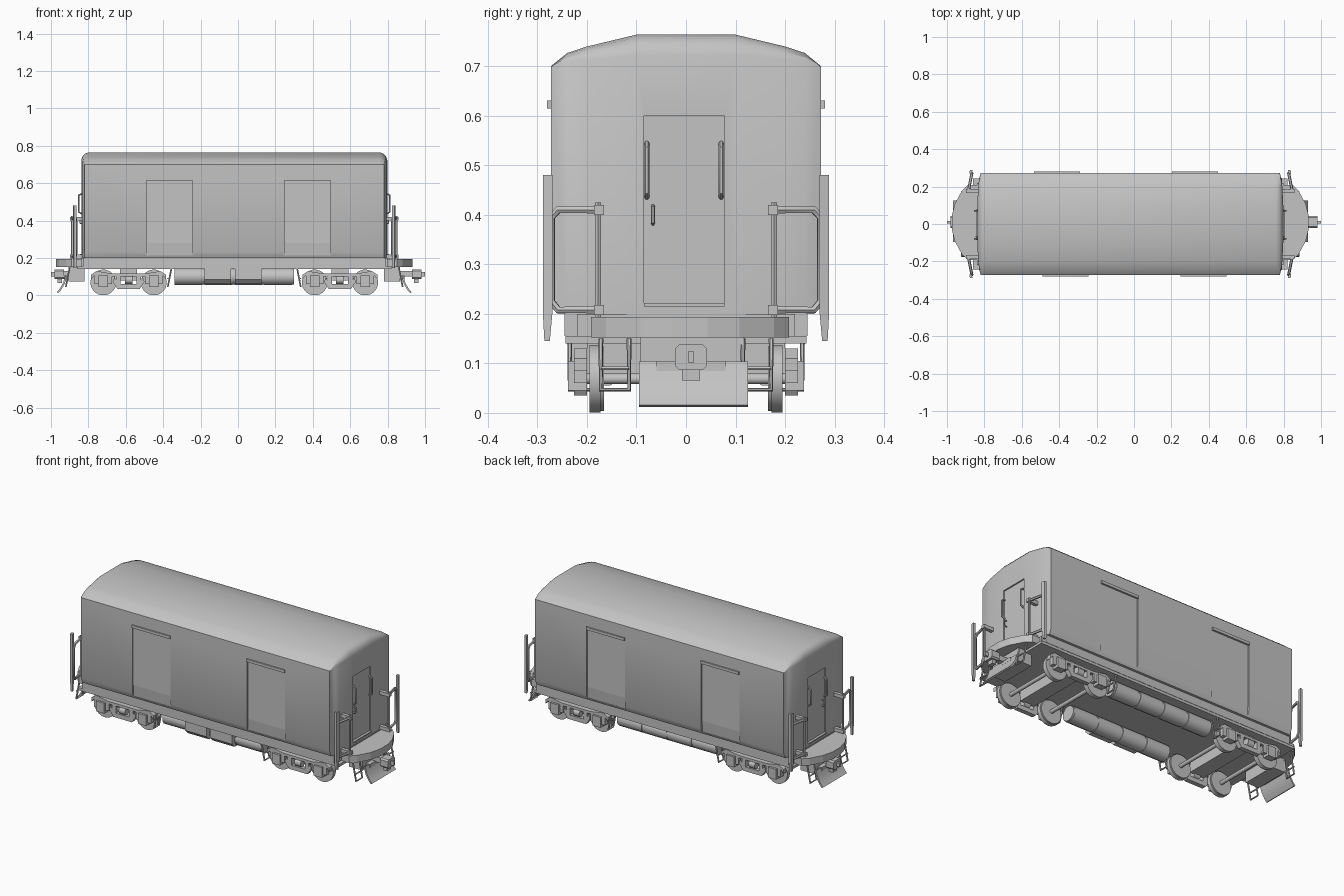
import bpy, bmesh, math
from mathutils import Vector

cube = bpy.data.objects.get("Cube")
if cube:
    bpy.data.objects.remove(cube)

CX = -0.02  # lengthwise centre of the body
grey = bpy.data.materials.new("plain grey")
grey.use_nodes = True
colour = (0.55, 0.55, 0.55, 1)
grey.diffuse_color = colour
for node in grey.node_tree.nodes:
    if node.type == 'BSDF_PRINCIPLED':
        node.inputs["Base Color"].default_value = colour


def finish(name, bm, smooth=0):
    bmesh.ops.recalc_face_normals(bm, faces=bm.faces[:])
    mesh = bpy.data.meshes.new(name)
    bm.to_mesh(mesh)
    bm.free()
    mesh.materials.append(grey)
    ob = bpy.data.objects.new(name, mesh)
    bpy.context.collection.objects.link(ob)
    if smooth:
        smooth_object(ob, smooth)
    return ob


def smooth_object(ob, angle):
    bpy.ops.object.select_all(action='DESELECT')
    ob.select_set(True)
    bpy.context.view_layer.objects.active = ob
    bpy.ops.object.shade_smooth_by_angle(angle=math.radians(angle))


def box(name, x0, x1, y0, y1, z0, z1):
    bm = bmesh.new()
    bmesh.ops.create_cube(bm, size=1)
    for v in bm.verts:
        v.co = ((x0 + x1) / 2 + v.co.x * (x1 - x0),
                (y0 + y1) / 2 + v.co.y * (y1 - y0),
                (z0 + z1) / 2 + v.co.z * (z1 - z0))
    return finish(name, bm)


def prism(name, points, offset, smooth=0):
    """Extrude a flat outline of 3D points along an offset."""
    bm = bmesh.new()
    face = bm.faces.new([bm.verts.new(p) for p in points])
    out = bmesh.ops.extrude_face_region(bm, geom=[face])
    moved = [g for g in out["geom"] if isinstance(g, bmesh.types.BMVert)]
    bmesh.ops.translate(bm, verts=moved, vec=offset)
    return finish(name, bm, smooth)


def cylinder(name, centre, radius, length, axis, sides=20):
    x, y, z = centre
    ring = []
    for i in range(sides):
        a = math.tau * (i + 0.5) / sides
        c, s = radius * math.cos(a), radius * math.sin(a)
        ring.append((x - length / 2, y + c, z + s) if axis == 'X' else (x + c, y - length / 2, z + s))
    return prism(name, ring, (length, 0, 0) if axis == 'X' else (0, length, 0), 40)


def pipe(name, points, radius):
    curve = bpy.data.curves.new(name, 'CURVE')
    curve.dimensions = '3D'
    curve.bevel_depth = radius
    curve.bevel_resolution = 1
    curve.use_fill_caps = True
    spline = curve.splines.new('POLY')
    spline.points.add(len(points) - 1)
    for p, co in zip(spline.points, points):
        p.co = (*co, 1)
    temp = bpy.data.objects.new(name, curve)
    bpy.context.collection.objects.link(temp)
    bpy.context.view_layer.update()
    mesh = bpy.data.meshes.new_from_object(temp.evaluated_get(bpy.context.evaluated_depsgraph_get()))
    bpy.data.objects.remove(temp)
    mesh.materials.clear()
    mesh.materials.append(grey)
    ob = bpy.data.objects.new(name, mesh)
    bpy.context.collection.objects.link(ob)
    smooth_object(ob, 50)


# Body shell: roof columns across the width, lofted along the length
half = [(0.1, 0.764), (0.2, 0.74), (0.24, 0.727), (0.273, 0.7)]
columns = [(-y, z) for y, z in reversed(half)] + half
bulge = {0.1: 0.018, 0.2: 0.013, 0.24: 0.008, 0.273: 0}
stations = [(0.775, 1, 0.2), (0.789, 0.85, 0.5), (0.797, 0.5, 0.8), (0.8, 0, 1)]
stations = [(-1, *s) for s in reversed(stations)] + [(1, *s) for s in stations]
bm = bmesh.new()
tops, bottoms, loops = [], [], []
for sign, x, rise, swell in stations:
    top, low = [], []
    for y, z in columns:
        px = CX + sign * (x + bulge[abs(y)] * swell)
        top.append(bm.verts.new((px, y, 0.7 + (z - 0.7) * (0.35 + 0.65 * rise))))
        low.append(bm.verts.new((px, y * (0.95 if abs(y) > 0.25 else 1), 0.2)))
    px = CX + sign * x
    side = [bm.verts.new((px, y, 0.232)) for y in (columns[0][0], columns[-1][0])]
    loops.append(top + [side[1]] + low[::-1] + [side[0]])
    tops.append(top)
    bottoms.append(low)
for a, b in zip(loops, loops[1:]):
    for i in range(len(a)):
        j = (i + 1) % len(a)
        bm.faces.new((a[i], a[j], b[j], b[i]))
for k in (0, -1):
    t, l = tops[k], bottoms[k]
    for i in range(len(t) - 1):
        face = [t[i], t[i + 1], l[i + 1], l[i]]
        if i == 0:
            face.append(loops[k][-1])
        if i == len(t) - 2:
            face.insert(2, loops[k][len(t)])
        bm.faces.new(face)
body = finish("body_shell", bm)

# Recesses for the sliding side doors and the end doors
cutters = []
door_spots = [(-1, -0.365), (-1, 0.372), (1, 2 * CX + 0.365), (1, 2 * CX - 0.372)]
for t, x in door_spots:
    y = sorted((t * 0.263, t * 0.3))
    cutters.append(box("door_cutter", x - 0.123, x + 0.123, *y, 0.213, 0.63))
for s in (-1, 1):
    x = sorted((CX + s * 0.81, CX + s * 0.86))
    cutters.append(box("end_door_cutter", *x, -0.085, 0.078, 0.217, 0.6))
bpy.context.view_layer.objects.active = body
for cutter in cutters:
    cutter.hide_render = True
    mod = body.modifiers.new("recess", 'BOOLEAN')
    mod.operation = 'DIFFERENCE'
    mod.solver = 'EXACT'
    mod.object = cutter
    bpy.ops.object.modifier_apply(modifier=mod.name)
    bpy.data.objects.remove(cutter)
smooth_object(body, 28)

# Sliding doors with a tucked lower panel, and their top rails
for t, x in door_spots:
    outline = [(0.25, 0.213), (0.263, 0.213), (0.27, 0.28), (0.27, 0.63), (0.25, 0.63)]
    prism("sliding_door", [(x - 0.12, t * y, z) for y, z in outline], (0.24, 0, 0))
    box("door_rail", x - 0.123, x + 0.123, *sorted((t * 0.26, t * 0.281)), 0.615, 0.631)

# Underframe and floor
box("underframe", CX - 0.82, CX + 0.82, -0.22, 0.22, 0.15, 0.2)
box("floor_flange", CX - 0.84, CX + 0.84, -0.243, 0.243, 0.14, 0.155)
box("sill", CX - 0.81, CX + 0.81, -0.245, 0.245, 0.155, 0.201)

for s in (-1, 1):
    def X(v):
        return CX + s * v

    def end_box(name, v0, v1, *rest):
        return box(name, *sorted((X(v0), X(v1))), *rest)

    # Rounded end platform
    plan = [(0.8, 0.2), (0.87, 0.2), (0.9, 0.17), (0.938, 0.1), (0.954, 0.035)]
    plan += [(v, -y) for v, y in reversed(plan)]
    prism("end_platform", [(X(v), y + 0.008, 0.152) for v, y in plan], (0, 0, 0.042))
    end_box("platform_beam", 0.8, 0.885, -0.092, 0.117, 0.075, 0.152)

    # End door furniture
    for y in (-0.079, 0.071):
        pipe("end_door_grab_rail", [(X(0.812), y, 0.435), (X(0.832), y, 0.445),
                                    (X(0.832), y, 0.535), (X(0.812), y, 0.545)], 0.005)
    pipe("end_door_handle", [(X(0.808), -0.067, 0.382), (X(0.825), -0.067, 0.386),
                             (X(0.825), -0.067, 0.415), (X(0.808), -0.067, 0.418)], 0.004)
    end_box("end_door_sill", 0.805, 0.824, -0.085, 0.078, 0.215, 0.222)

    # Corner railings with a tall outer post
    for t in (-1, 1):
        def P(y, z):
            return (X(0.865 - (y - 0.18) * 0.2), t * y, z)
        prism("rail_outer_post", [P(0.27, 0.2), P(0.289, 0.2), P(0.289, 0.48), P(0.27, 0.48)], (s * 0.014, 0, 0))
        prism("rail_foot", [P(0.275, 0.145), P(0.286, 0.145), P(0.289, 0.2), P(0.27, 0.2)], (s * 0.014, 0, 0))
        pipe("rail_frame", [P(0.18, 0.41), P(0.258, 0.41), P(0.272, 0.395),
                            P(0.272, 0.225), P(0.258, 0.208), P(0.18, 0.208)], 0.008)
        pipe("rail_inner_post", [P(0.178, 0.19), P(0.178, 0.425)], 0.007)
        for z in (0.208, 0.41):
            y = sorted((t * 0.166, t * 0.186))
            end_box("rail_bracket", 0.812, 0.877, *y, z - 0.01, z + 0.01)
        # Stirrup steps at the platform and inboard of the wheels
        for v in (0.9, 0.355):
            yy = (0.115, 0.172) if v > 0.5 else (0.19, 0.235)
            pipe("step_stirrup", [(X(v - 0.02), t * yy[0], 0.15), (X(v), t * yy[0], 0.047),
                                  (X(v), t * yy[1], 0.047), (X(v - 0.02), t * yy[1], 0.15)], 0.005)
            pipe("step_tread", [(X(v), t * yy[0], 0.09), (X(v), t * yy[1], 0.09)], 0.004)

    # Curved guard plate below the coupler
    curve = [(0.895, 0.1), (0.907, 0.06), (0.925, 0.03), (0.94, 0.012)]
    curve += [(v + 0.009, z + 0.004) for v, z in reversed(curve)]
    prism("guard_plate", [(X(v), -0.095, z) for v, z in curve], (0, 0.22, 0), 30)
    end_box("guard_hanger", 0.865, 0.91, -0.06, 0.08, 0.085, 0.105)

    # Coupler
    box("coupler_shank", *sorted((s * 0.84, s * 0.94)), -0.007, 0.027, 0.1, 0.13)
    head = [(-0.022, 0.095), (-0.014, 0.087), (0.034, 0.087), (0.042, 0.095),
            (0.042, 0.13), (0.034, 0.138), (-0.014, 0.138), (-0.022, 0.13)]
    prism("coupler_head", [(s * 0.93, y, z) for y, z in head], (s * 0.05, 0, 0))
    box("coupler_hook", *sorted((s * 0.97, s)), 0.004, 0.016, 0.102, 0.124)
    box("coupler_pin", *sorted((s * 0.94, s * 0.965)), -0.008, 0.028, 0.065, 0.09)

    # Bogie: wheels, axles, bolster and side frames
    bogie = X(0.565)
    box("bogie_bolster", bogie - 0.045, bogie + 0.045, -0.2, 0.2, 0.08, 0.145)
    for w in (-0.135, 0.135):
        cylinder("axle", (bogie + w, 0, 0.069), 0.011, 0.4, 'Y', 10)
        for t in (-1, 1):
            cylinder("wheel", (bogie + w, t * 0.184, 0.069), 0.069, 0.022, 'Y', 24)
            cylinder("wheel_flange", (bogie + w, t * 0.17, 0.069), 0.066, 0.008, 'Y', 24)
            y = sorted((t * 0.2, t * 0.238))
            box("axle_box", bogie + w - 0.026, bogie + w + 0.026, *y, 0.045, 0.105)
    for t in (-1, 1):
        y0, y1 = sorted((t * 0.2, t * 0.226))
        arch = [(-0.2, 0.085), (-0.185, 0.072), (-0.085, 0.072), (-0.06, 0.035),
                (0.06, 0.035), (0.085, 0.072), (0.185, 0.072), (0.2, 0.085)]
        under = [(x, z) for x, z in arch if abs(x) < 0.1]
        lower = under + [(x * 0.9, z + 0.025) for x, z in reversed(under)]
        prism("bogie_lower_bar", [(bogie + x, y0, z) for x, z in lower], (0, y1 - y0, 0))
        upper = [(-0.2, 0.085), (-0.185, 0.105), (-0.16, 0.102), (0.16, 0.102),
                 (0.185, 0.105), (0.2, 0.085), (0.2, 0.11), (0.17, 0.13),
                 (0.09, 0.116), (-0.09, 0.116), (-0.17, 0.13), (-0.2, 0.11)]
        prism("bogie_upper_bar", [(bogie + x, y0, z) for x, z in upper], (0, y1 - y0, 0))
        for x in (-0.17, -0.1, -0.055, 0.055, 0.1, 0.17):
            box("bogie_pillar", bogie + x - 0.012, bogie + x + 0.012, y0, y1, 0.06, 0.115)
        cylinder("bogie_spring", (bogie, t * 0.212, 0.083), 0.022, 0.04, 'X', 10)

# Equipment slung beneath the floor
for t in (-1, 1):
    for i in range(4):
        x = -0.265 + i * 0.16
        cylinder("under_tank", (x, t * 0.165, 0.1), 0.046, 0.15, 'X', 12)
    cylinder("tank_core", (CX, t * 0.165, 0.1), 0.043, 0.64, 'X', 12)
cabinet = [(-0.15, 0.145), (-0.235, 0.145), (-0.235, 0.085), (-0.21, 0.06), (-0.15, 0.06)]
for x in (-0.178, -0.015):
    prism("equipment_cabinet", [(x, y, z) for y, z in cabinet], (0.14, 0, 0))
